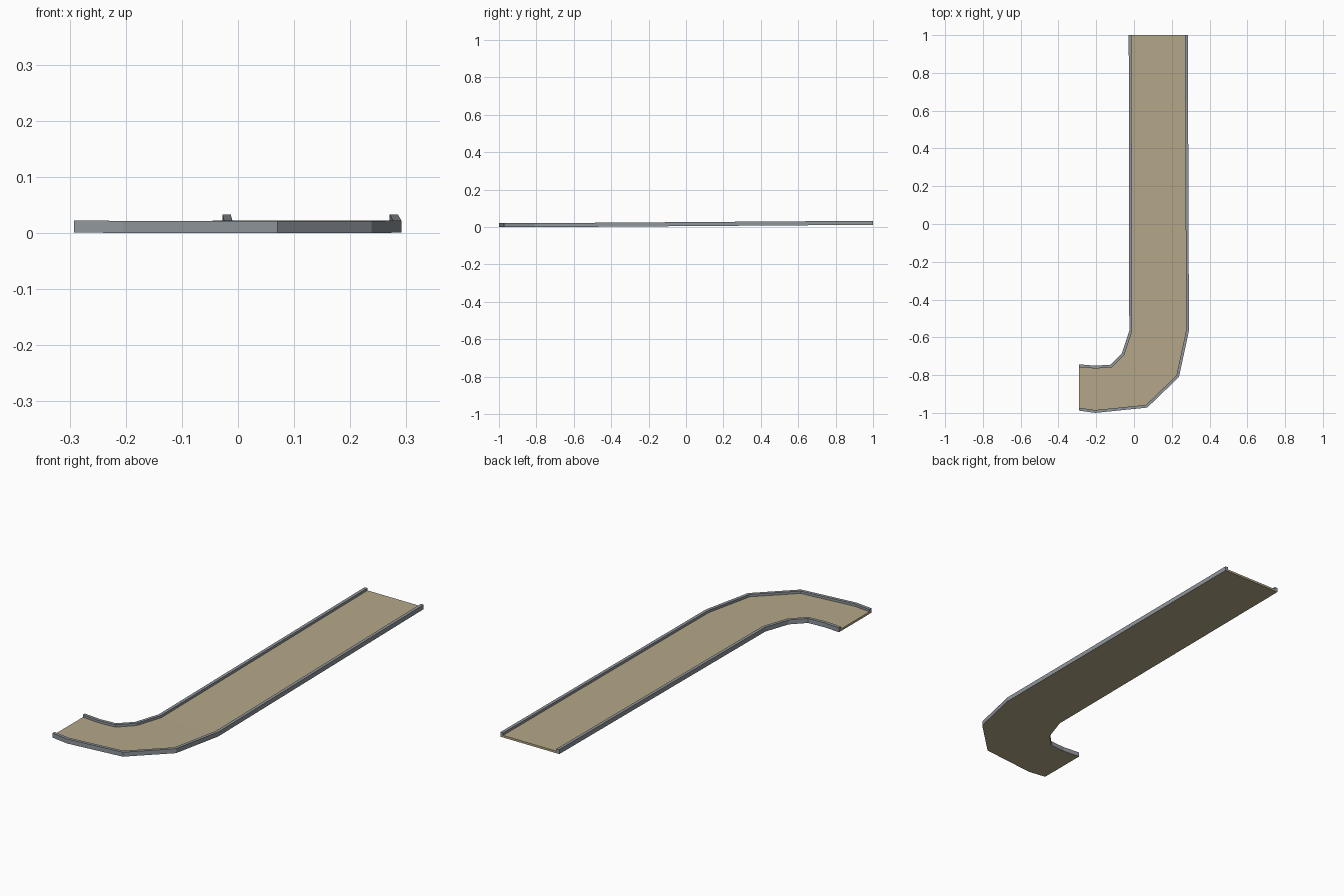
import bpy, bmesh
from mathutils import Vector

if "Cube" in bpy.data.objects:
    bpy.data.objects.remove(bpy.data.objects["Cube"])

CURB_W, CURB_H, DECK_H = 0.015, 0.0215, 0.010


def material(name, rgb):
    m = bpy.data.materials.new(name)
    m.diffuse_color = (*rgb, 1)
    m.use_nodes = True
    m.node_tree.nodes["Principled BSDF"].inputs["Base Color"].default_value = m.diffuse_color
    return m


tan = material("sandy tan", (0.46, 0.39, 0.25))
grey = material("concrete grey", (0.28, 0.305, 0.33))

# Matching outline stations from the back end round the bend: x, y, base height
left = [(-0.028, 1, 0.0118), (-0.025, -0.565, 0.0006), (-0.065, -0.685, 0),
        (-0.125, -0.745, 0), (-0.205, -0.75, 0), (-0.292, -0.743, 0.001)]
right = [(0.285, 1, 0.0118), (0.291, -0.565, 0.0006), (0.238, -0.81, 0),
         (0.07, -0.972, 0), (-0.205, -1.0, 0), (-0.292, -0.988, 0.001)]


def inset(path, side):
    """Offset a path sideways by the curb width with mitred corners."""
    pts = [Vector(p[:2]) for p in path]
    normals = []
    for a, b in zip(pts, pts[1:]):
        d = (b - a).normalized()
        normals.append(Vector((-d.y, d.x)) * side)
    out = []
    for i, p in enumerate(pts):
        if i == 0 or i == len(pts) - 1:      # end cuts stay square to the axis
            n = Vector((1, 0)) * side if i == 0 else Vector((0, 1)) * -side
            w = CURB_W
        else:
            n = (normals[i - 1] + normals[i]).normalized()
            w = CURB_W / n.dot(normals[i])
        q = p + n * w
        out.append((q.x, q.y, path[i][2]))
    return out


def up(path, h):
    return [(x, y, z + h) for x, y, z in path]


def loft(name, rails, mat):
    """Skin between rails; the last rail joins the first inside the model."""
    bm = bmesh.new()
    rows = [[bm.verts.new(p) for p in rail] for rail in rails]
    for a, b in zip(rows, rows[1:] + rows[:1]):
        for i in range(len(a) - 1):
            bm.faces.new((a[i], b[i], b[i + 1], a[i + 1]))
    bm.faces.new([r[0] for r in rows])
    bm.faces.new([r[-1] for r in rows])
    bmesh.ops.recalc_face_normals(bm, faces=bm.faces)
    me = bpy.data.meshes.new(name)
    bm.to_mesh(me)
    bm.free()
    me.materials.append(mat)
    ob = bpy.data.objects.new(name, me)
    bpy.context.collection.objects.link(ob)


left_in, right_in = inset(left, 1), inset(right, -1)

# Road deck: full-width underside, top surface between the curbs
loft("road_deck", [left, right, up(right_in, DECK_H), up(left_in, DECK_H)], tan)

# Raised curbs, seated against the slanted deck edges
for name, outer, inner in (("inner_curb", left, left_in), ("outer_curb", right, right_in)):
    loft(name, [outer, up(outer, CURB_H), up(inner, CURB_H), up(inner, DECK_H)], grey)
